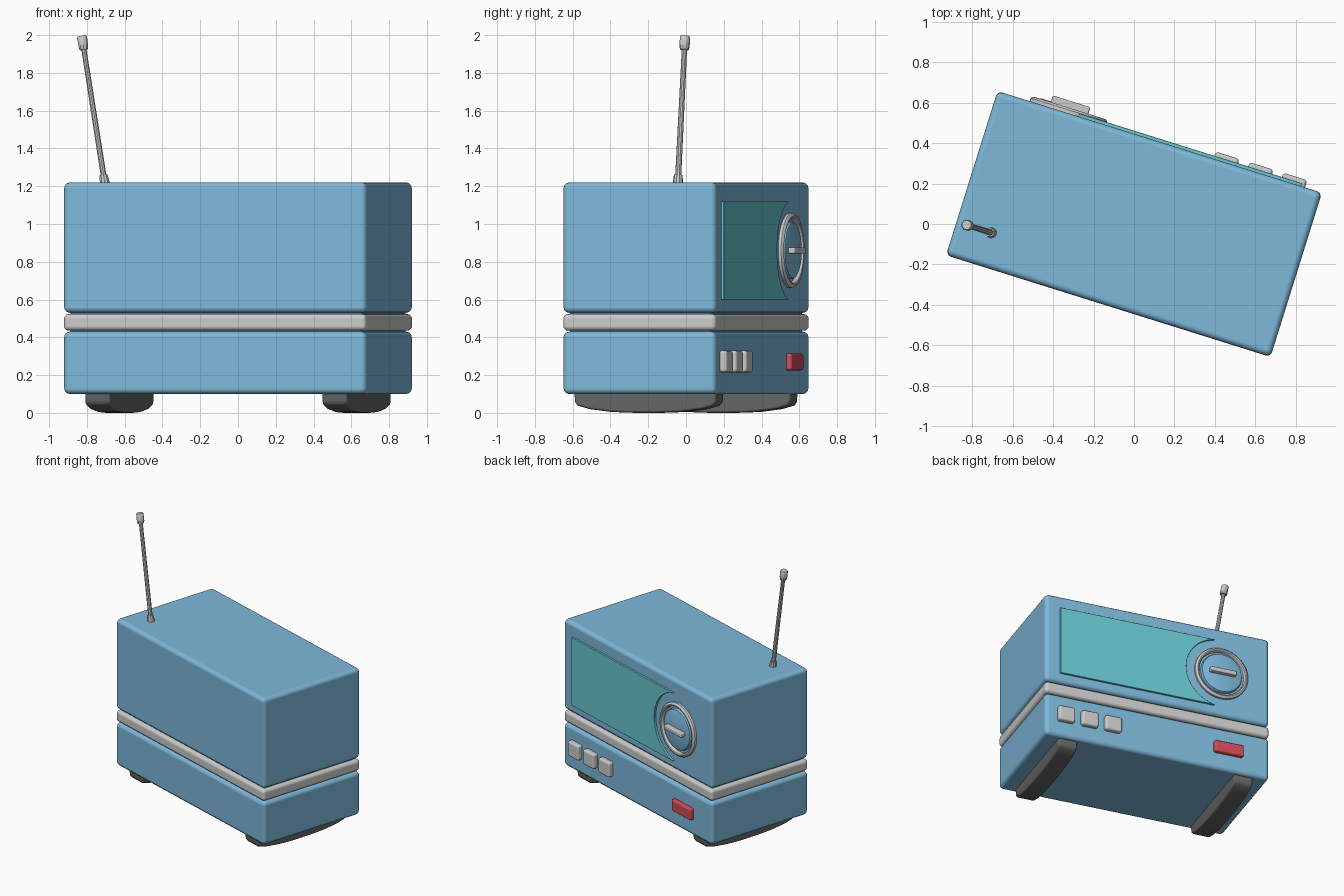
import bpy, bmesh
from math import sin, cos, pi, radians, asin
from mathutils import Matrix, Vector

if "Cube" in bpy.data.objects:
    bpy.data.objects.remove(bpy.data.objects["Cube"])

TURN = radians(-17.4)      # whole radio is turned about z


def material(name, rgb):
    m = bpy.data.materials.new(name)
    m.diffuse_color = (*rgb, 1)
    m.use_nodes = True
    m.node_tree.nodes["Principled BSDF"].inputs["Base Color"].default_value = m.diffuse_color
    return m


BLUE = material("blue", (0.21, 0.48, 0.70))
TEAL = material("teal", (0.14, 0.58, 0.63))
RED = material("red", (0.65, 0.07, 0.10))
DARK = material("dark_rubber", (0.13, 0.13, 0.13))


def finish(name, bm, mat=None, bevel=0, segs=3, smooth=35):
    bmesh.ops.recalc_face_normals(bm, faces=bm.faces)
    me = bpy.data.meshes.new(name)
    bm.to_mesh(me)
    bm.free()
    ob = bpy.data.objects.new(name, me)
    bpy.context.collection.objects.link(ob)
    ob.rotation_euler.z = TURN
    if mat:
        me.materials.append(mat)
    if bevel:
        me.shade_smooth()
        b = ob.modifiers.new("bevel", 'BEVEL')
        b.width, b.segments = bevel, segs
        b.limit_method, b.angle_limit = 'ANGLE', radians(30)
        b.harden_normals = True
    elif smooth:
        bpy.ops.object.select_all(action='DESELECT')
        ob.select_set(True)
        bpy.context.view_layer.objects.active = ob
        bpy.ops.object.shade_smooth_by_angle(angle=radians(smooth))
    return ob


def box(name, x, y, z, mat=None, bevel=0.01):
    """Box from (min, max) pairs."""
    bm = bmesh.new()
    bmesh.ops.create_cube(bm, size=1)
    for v in bm.verts:
        v.co = [lo + (hi - lo) * (c + 0.5) for c, (lo, hi) in zip(v.co, (x, y, z))]
    return finish(name, bm, mat, bevel)


def prism(name, pts, vec, mat, bevel):
    """Extrude a flat outline along a vector."""
    bm = bmesh.new()
    f = bm.faces.new([bm.verts.new(p) for p in pts])
    ext = bmesh.ops.extrude_face_region(bm, geom=[f], use_keep_orig=True)
    bmesh.ops.translate(bm, vec=vec, verts=[g for g in ext["geom"] if isinstance(g, bmesh.types.BMVert)])
    return finish(name, bm, mat, bevel)


def lathe(name, prof, matrix, steps, mat=None, smooth=35):
    """Turn an (r, h) profile about the local z axis, then place it."""
    bm = bmesh.new()
    vs = [bm.verts.new((r, 0, h)) for r, h in prof]
    es = [bm.edges.new(p) for p in zip(vs, vs[1:])]
    bmesh.ops.spin(bm, geom=vs + es, axis=(0, 0, 1), cent=(0, 0, 0), angle=2 * pi, steps=steps)
    bmesh.ops.remove_doubles(bm, verts=bm.verts, dist=1e-5)
    bm.transform(matrix)
    return finish(name, bm, mat, smooth=smooth)


# Case: two blue halves, grey band between, recessed core showing in the slits
X, Y = (-0.84, 0.84), (-0.425, 0.425)
box("lower_case", X, Y, (0.10, 0.43), BLUE, 0.03)
box("upper_case", X, Y, (0.53, 1.22), BLUE, 0.03)
box("trim_band", X, Y, (0.435, 0.523), None, 0.025)
box("inner_core", (-0.81, 0.81), (-0.395, 0.395), (0.38, 0.58), BLUE, 0.02)

# Runner feet with rocker-curved undersides
half = [(0.395, 0.12), (0.392, 0.055), (0.375, 0.038), (0.31, 0.02), (0.2, 0.006), (0.1, 0.001)]
foot = half + [(0, 0)] + [(-y, z) for y, z in reversed(half)]
for side, cx in (("left", -0.658), ("right", 0.658)):
    prism(side + "_foot", [(cx - 0.07, y, z) for y, z in foot], (0.14, 0, 0), DARK, 0.014)

# Speaker panel with a concave end wrapped around the dial
DX, DZ, R, H = -0.475, 0.86, 0.265, 0.26
a = asin(H / R)
arc = [(DX + R * cos(t), DZ + R * sin(t)) for t in (-a + 2 * a * i / 28 for i in range(29))]
outline = arc + [(0.732, DZ + H), (0.732, DZ - H)]
prism("speaker_panel", [(x, 0.40, z) for x, z in outline], (0, 0.04, 0), TEAL, 0.012)

# Tuning dial: ring, disc and grip
dial = Matrix.Translation((DX, 0, DZ)) @ Matrix.Rotation(-pi / 2, 4, 'X')
lathe("dial_ring", [(0.169, 0.41), (0.169, 0.441), (0.174, 0.449), (0.183, 0.452),
                    (0.192, 0.449), (0.198, 0.441), (0.198, 0.41), (0.169, 0.41)], dial, 48)
lathe("dial_disc", [(0.152, 0.41), (0.152, 0.436), (0.147, 0.446), (0.136, 0.451), (0, 0.451)],
      dial, 48, BLUE)
box("dial_grip", (DX - 0.097, DX + 0.097), (0.43, 0.486), (DZ - 0.016, DZ + 0.016), None, 0.007)

# Push buttons
for i, cx in enumerate((0.34, 0.515, 0.69)):
    box(f"button_{i + 1}", (cx - 0.062, cx + 0.062), (0.40, 0.462), (0.215, 0.33), None, 0.016)
box("power_button", (-0.638, -0.42), (0.40, 0.455), (0.225, 0.315), RED, 0.014)

# Tilted antenna with foot collar and tip cap
aerial = Matrix.Translation((-0.66, -0.252, 1.215)) @ Matrix.Rotation(-0.162, 4, 'Y')
lathe("antenna", [(0, 0), (0.027, 0), (0.023, 0.045), (0.016, 0.045), (0.014, 0.717),
                  (0.023, 0.717), (0.027, 0.735), (0.027, 0.783), (0.023, 0.791), (0, 0.791)],
      aerial, 10)
